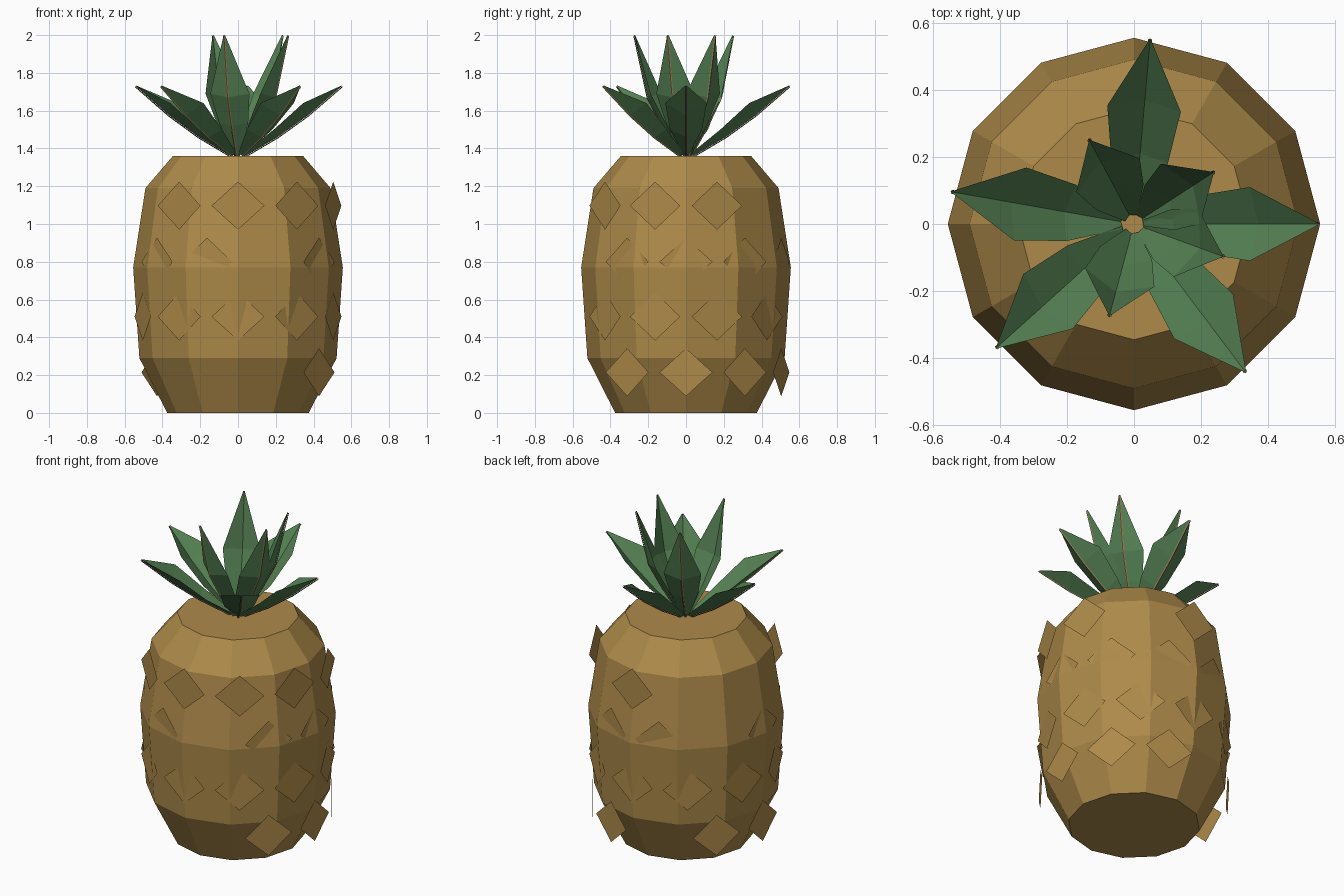
import bpy
import bmesh
from math import cos, sin, radians
from mathutils import Matrix, Vector

if "Cube" in bpy.data.objects:
    bpy.data.objects.remove(bpy.data.objects["Cube"], do_unlink=True)


def make_material(name, rgb):
    mat = bpy.data.materials.new(name)
    mat.use_nodes = True
    color = (*rgb, 1)
    mat.diffuse_color = color
    mat.node_tree.nodes["Principled BSDF"].inputs["Base Color"].default_value = color
    return mat


def finish(name, bm, mat):
    mesh = bpy.data.meshes.new(name)
    bm.to_mesh(mesh)
    bm.free()
    mesh.materials.append(mat)
    obj = bpy.data.objects.new(name, mesh)
    bpy.context.collection.objects.link(obj)
    return obj


def bridge(bm, rows, closed=False):
    """Quads between neighbouring rows of vertices."""
    for low, high in zip(rows, rows[1:]):
        n = len(low)
        for i in range(n if closed else n - 1):
            j = (i + 1) % n
            bm.faces.new((low[i], low[j], high[j], high[i]))


golden = make_material("golden brown skin", (0.42, 0.255, 0.068))
green = make_material("leaf green", (0.088, 0.215, 0.085))
tan = make_material("tan leaf rib", (0.32, 0.23, 0.10))

# Fruit body: twelve-sided faceted barrel
SIDES = 12
bm = bmesh.new()
rings = []
for r, z in [(0.375, 0), (0.522, 0.29), (0.555, 0.77), (0.49, 1.19), (0.345, 1.36)]:
    rings.append([bm.verts.new((r * cos(radians(360 / SIDES * i)),
                                r * sin(radians(360 / SIDES * i)), z))
                  for i in range(SIDES)])
bridge(bm, rings, closed=True)
bm.faces.new(rings[0][::-1])
bm.faces.new(rings[-1])
finish("fruit_body", bm, golden)

# Skin scales: upright diamonds, staggered rows with some gaps
SCALE_RADIUS, HALF_W, HALF_H = 0.53, 0.14, 0.127
scale_rows = [
    (0.215, 0, (3, 6, 7, 8)),
    (0.51, 18, ()),
    (0.80, 0, (4, 8)),
    (1.097, 18, (1, 3, 4, 5)),
]
bm = bmesh.new()
for z, offset, gaps in scale_rows:
    for k in range(10):
        if k in gaps:
            continue
        turn = Matrix.Rotation(radians(offset + 36 * k), 4, "Z")
        corners = [(0, -HALF_H), (HALF_W, 0), (0, HALF_H), (-HALF_W, 0)]
        bm.faces.new([bm.verts.new(turn @ Vector((SCALE_RADIUS, y, z + dz)))
                      for y, dz in corners])
finish("skin_scales", bm, golden)


# Leaves: folded blades, each section is (rib r, rib z, edge r, edge z, half width)
def make_leaf(name, sections, angle):
    turn = Matrix.Rotation(radians(angle), 4, "Z")
    bm = bmesh.new()
    rows = []
    for r, z, edge_r, edge_z, w in sections:
        points = [(edge_r, -w, edge_z), (r, 0, z), (edge_r, w, edge_z)]
        rows.append([bm.verts.new(turn @ Vector(p)) for p in points])
    bridge(bm, rows)
    finish(name, bm, green)

    # Slim rib under the fold
    bm = bmesh.new()
    rows = []
    for r, z, *_ in sections:
        points = [(r + 0.002, -0.006, z - 0.001), (r + 0.005, 0, z - 0.005),
                  (r + 0.002, 0.006, z - 0.001)]
        rows.append([bm.verts.new(turn @ Vector(p)) for p in points])
    bridge(bm, rows)
    finish(name + "_rib", bm, tan)


outer_leaf = [
    (0.04, 1.36, 0.03, 1.375, 0.02),
    (0.21, 1.46, 0.19, 1.50, 0.085),
    (0.37, 1.575, 0.345, 1.64, 0.11),
    (0.55, 1.73, 0.548, 1.733, 0.004),
]
inner_leaf = [
    (0.03, 1.36, 0.02, 1.37, 0.02),
    (0.13, 1.52, 0.09, 1.535, 0.08),
    (0.21, 1.67, 0.165, 1.69, 0.107),
    (0.283, 1.998, 0.28, 2.0, 0.004),
]
for i, angle in enumerate((0, 85, 170, 222, 307)):
    make_leaf(f"outer_leaf_{i + 1}", outer_leaf, angle)
for i, angle in enumerate((33, 118, 255, 340)):
    make_leaf(f"inner_leaf_{i + 1}", inner_leaf, angle)
